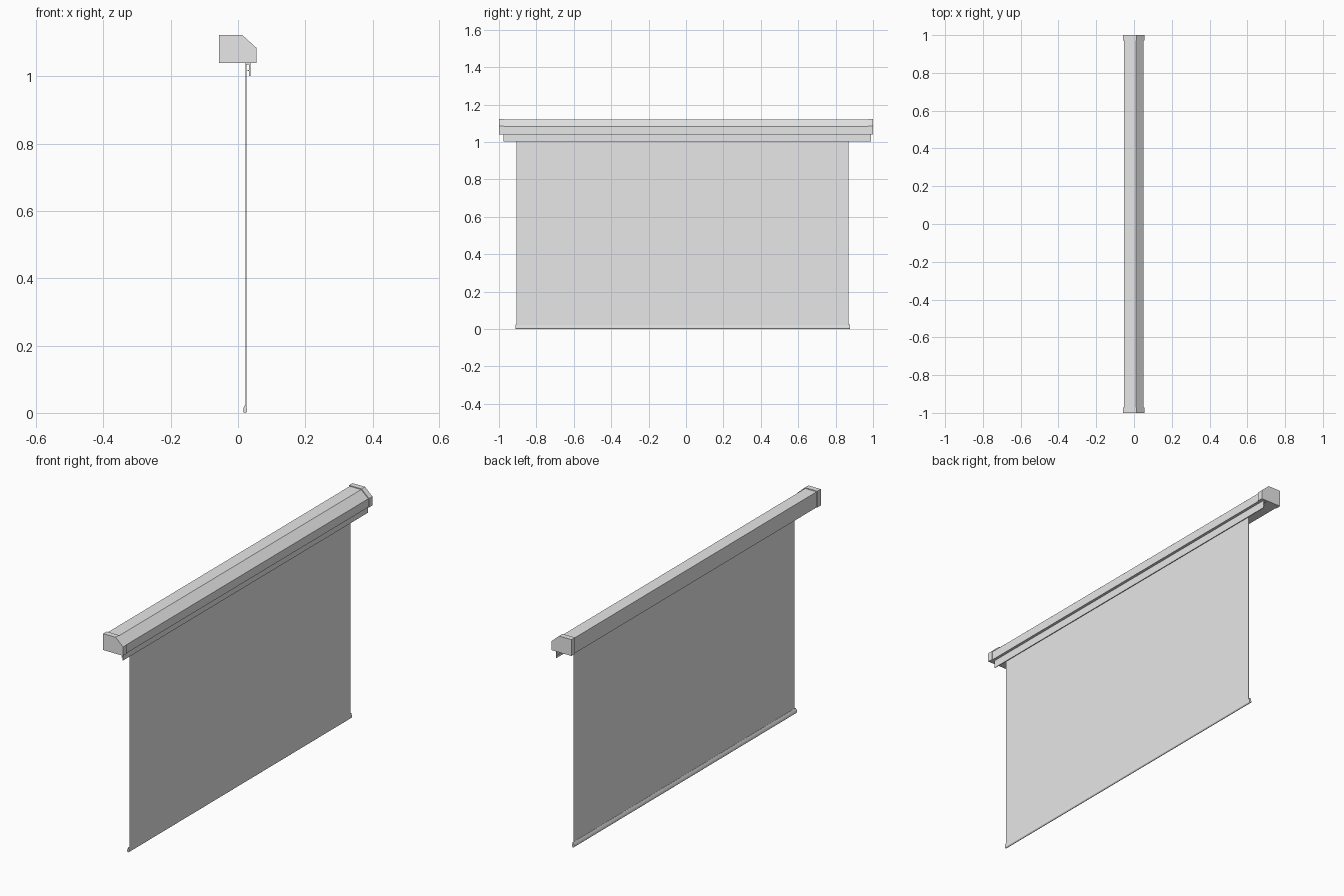
import bpy
import bmesh
import math

cube = bpy.data.objects.get("Cube")
if cube:
    bpy.data.objects.remove(cube, do_unlink=True)

grey = bpy.data.materials.new("plain grey")
grey.use_nodes = True
grey.diffuse_color = (0.8, 0.8, 0.8, 1)
grey.node_tree.nodes["Principled BSDF"].inputs["Base Color"].default_value = (0.8, 0.8, 0.8, 1)


def extrude_profile(name, profile, y0, y1):
    """Sweep a closed (x, z) profile along y."""
    bm = bmesh.new()
    face = bm.faces.new([bm.verts.new((x, y0, z)) for x, z in profile])
    moved = bmesh.ops.extrude_face_region(bm, geom=[face])["geom"]
    verts = [v for v in moved if isinstance(v, bmesh.types.BMVert)]
    bmesh.ops.translate(bm, verts=verts, vec=(0, y1 - y0, 0))
    bmesh.ops.recalc_face_normals(bm, faces=bm.faces)
    mesh = bpy.data.meshes.new(name)
    bm.to_mesh(mesh)
    bm.free()
    mesh.materials.append(grey)
    obj = bpy.data.objects.new(name, mesh)
    bpy.context.collection.objects.link(obj)
    return obj


def case_profile(inset):
    """Box section with its upper front corner cut off."""
    left, right, top = -0.057 + inset, 0.055 - inset, 1.123 - inset
    return [(left, 1.04), (right, 1.04), (right, 1.085 - inset / 2),
            (0.013 - inset / 2, top), (left, top)]


# Housing and its end caps
extrude_profile("housing", case_profile(0.004), -0.98, 0.98)
for side, name in ((-1, "front_end_cap"), (1, "back_end_cap")):
    extrude_profile(name, case_profile(0), side * 0.972, side)

# Hanging rail under the housing: top flange, plate and small ledge
rail = [(0.022, 1.041), (0.022, 1.036), (0.033, 1.036), (0.033, 1.019),
        (0.028, 1.019), (0.028, 1.016), (0.033, 1.016), (0.033, 1.002),
        (0.037, 1.002), (0.037, 1.041)]
extrude_profile("hanging_rail", rail, -0.975, 0.99)

# Screen sheet
sheet = [(0.023, 0.015), (0.025, 0.015), (0.025, 1.041), (0.023, 1.041)]
extrude_profile("screen_sheet", sheet, -0.905, 0.868)

# Teardrop weight bar along the bottom edge
bar = [(0.021 + 0.006 * math.cos(a), 0.007 + 0.007 * math.sin(a))
       for a in (math.radians(170 + 20 * i) for i in range(11))]
bar += [(0.025, 0.018), (0.024, 0.025), (0.022, 0.025), (0.017, 0.016)]
weight = extrude_profile("weight_bar", bar, -0.912, 0.876)

bpy.ops.object.select_all(action="DESELECT")
weight.select_set(True)
bpy.context.view_layer.objects.active = weight
bpy.ops.object.shade_smooth_by_angle(angle=math.radians(30))
